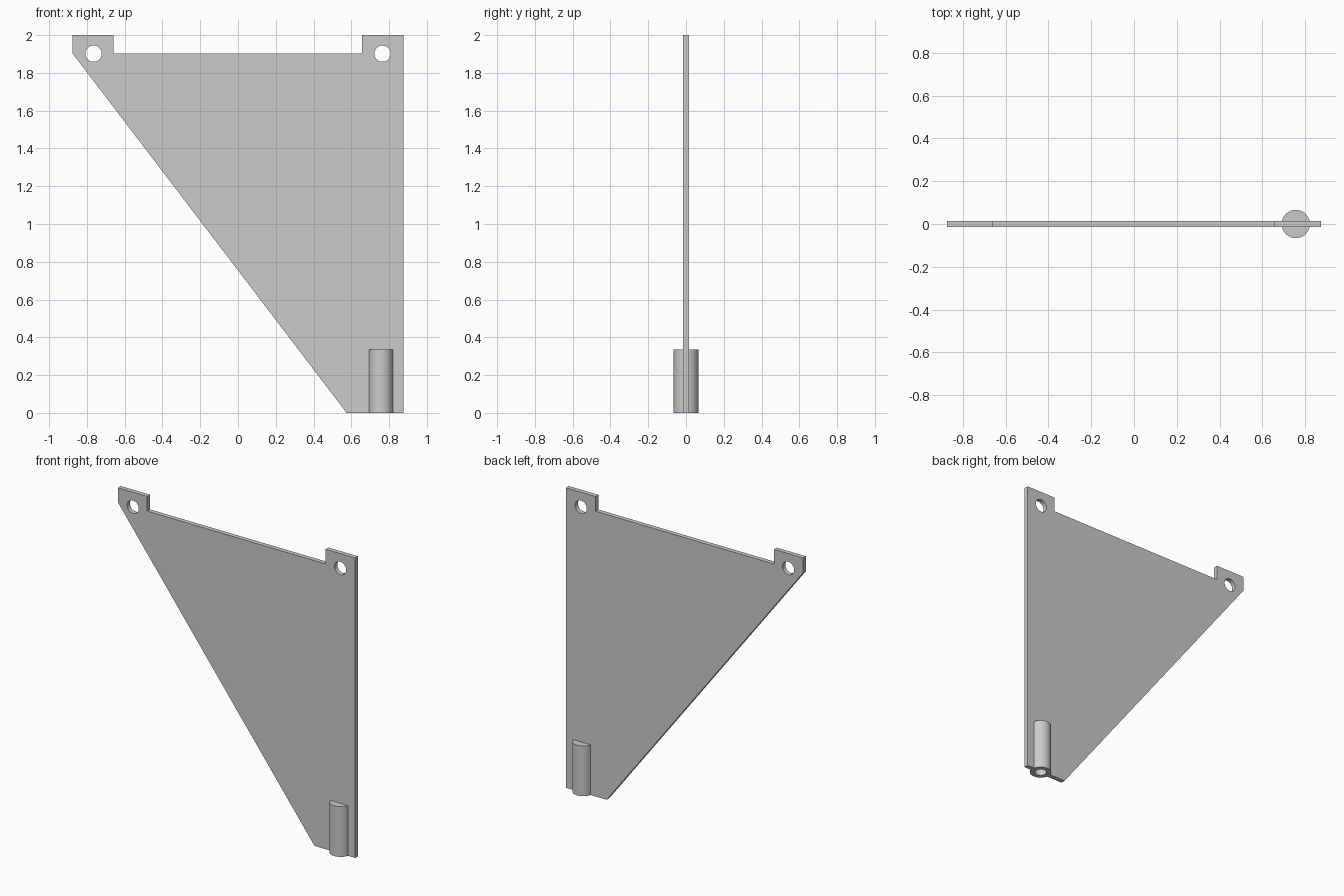
import bpy
import bmesh
import math

cube = bpy.data.objects.get("Cube")
if cube:
    bpy.data.objects.remove(cube, do_unlink=True)

THICK = 0.03
TOP, SHOULDER = 2.0, 1.902
HALF = 0.875
BOSS_X, BOSS_R, BOSS_H = 0.757, 0.066, 0.335

grey = bpy.data.materials.new("plain grey")
grey.use_nodes = True
colour = (0.6, 0.6, 0.6, 1)
grey.diffuse_color = colour
grey.node_tree.nodes["Principled BSDF"].inputs["Base Color"].default_value = colour


def cylinder(name, radius, depth, location, rotation=(0, 0, 0)):
    bpy.ops.mesh.primitive_cylinder_add(vertices=64, radius=radius, depth=depth,
                                        location=location, rotation=rotation)
    obj = bpy.context.object
    obj.name = name
    obj.data.materials.append(grey)
    return obj


def combine(target, tool, operation):
    mod = target.modifiers.new(operation.lower(), 'BOOLEAN')
    mod.operation = operation
    mod.solver = 'EXACT'
    mod.object = tool
    bpy.context.view_layer.objects.active = target
    bpy.ops.object.modifier_apply(modifier=mod.name)
    bpy.data.objects.remove(tool, do_unlink=True)


# Tapered plate with two raised mounting tabs
outline = [(0.575, 0), (HALF, 0), (HALF, TOP), (0.657, TOP), (0.657, SHOULDER),
           (-0.66, SHOULDER), (-0.66, TOP), (-HALF, TOP), (-HALF, SHOULDER)]
bm = bmesh.new()
face = bm.faces.new([bm.verts.new((x, -THICK / 2, z)) for x, z in outline])
extruded = bmesh.ops.extrude_face_region(bm, geom=[face])
bmesh.ops.translate(bm, vec=(0, THICK, 0),
                    verts=[v for v in extruded["geom"] if isinstance(v, bmesh.types.BMVert)])
bmesh.ops.recalc_face_normals(bm, faces=bm.faces)
mesh = bpy.data.meshes.new("bracket_plate")
bm.to_mesh(mesh)
bm.free()
mesh.materials.append(grey)
plate = bpy.data.objects.new("bracket_plate", mesh)
bpy.context.collection.objects.link(plate)

# Round socket at the foot
boss = cylinder("socket", BOSS_R, BOSS_H, (BOSS_X, 0, BOSS_H / 2))
combine(plate, boss, 'UNION')

# Blind bore from below
bore = cylinder("bore_cutter", 0.037, 0.6, (BOSS_X, 0, 0))
combine(plate, bore, 'DIFFERENCE')

# Screw holes through the tabs
for side in (-1, 1):
    hole = cylinder("hole_cutter", 0.043, 0.3, (side * 0.765, 0, SHOULDER),
                    (math.pi / 2, 0, 0))
    combine(plate, hole, 'DIFFERENCE')

bpy.ops.object.select_all(action='DESELECT')
plate.select_set(True)
bpy.context.view_layer.objects.active = plate
bpy.ops.object.shade_smooth_by_angle(angle=math.radians(30))
